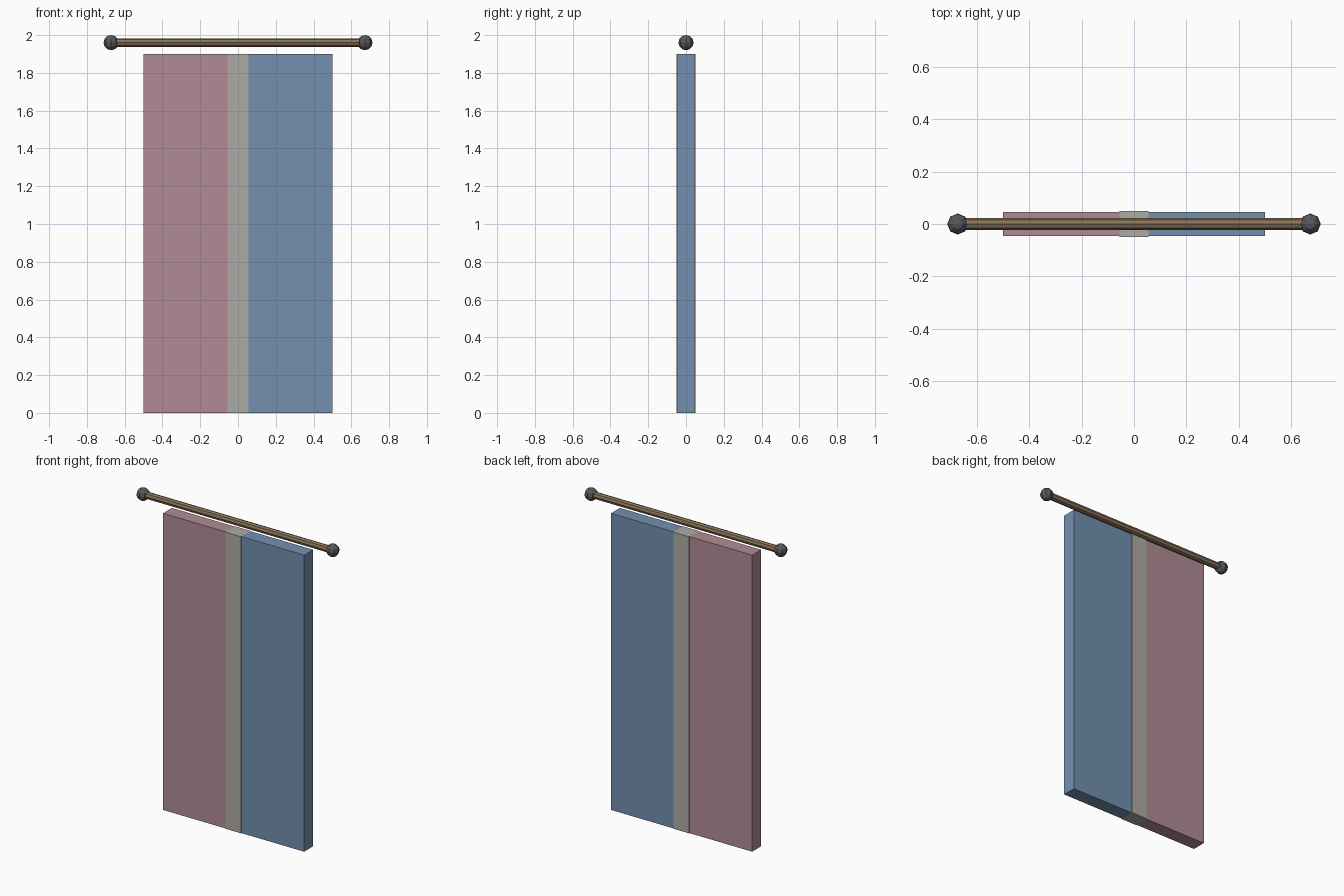
import bpy
from math import pi

if "Cube" in bpy.data.objects:
    bpy.data.objects.remove(bpy.data.objects["Cube"])


def paint(obj, name, color):
    mat = bpy.data.materials.get(name) or bpy.data.materials.new(name)
    mat.diffuse_color = (*color, 1)
    mat.use_nodes = True
    mat.node_tree.nodes["Principled BSDF"].inputs["Base Color"].default_value = mat.diffuse_color
    obj.data.materials.append(mat)


def box(name, x0, x1, depth, height, color):
    bpy.ops.mesh.primitive_cube_add(size=1, location=((x0 + x1) / 2, 0, height / 2))
    obj = bpy.context.object
    obj.name = name
    obj.scale = (x1 - x0, depth, height)
    bpy.ops.object.transform_apply(location=False, rotation=False, scale=True)
    paint(obj, name, color)


# Hanging cloth panels and the slightly thicker centre strip
TOP = 1.9
box("left_panel", -0.5, -0.056, 0.09, TOP, (0.44, 0.26, 0.30))
box("right_panel", 0.056, 0.5, 0.09, TOP, (0.17, 0.28, 0.43))
box("centre_strip", -0.056, 0.056, 0.098, TOP, (0.42, 0.41, 0.38))

# Horizontal rod
bpy.ops.mesh.primitive_cylinder_add(vertices=8, radius=0.022, depth=1.34,
                                    location=(0, 0, 1.96), rotation=(0, pi / 2, 0))
rod = bpy.context.object
rod.name = "rod"
paint(rod, "rod_brown", (0.25, 0.17, 0.10))

# Round end caps
for side, label in ((-1, "left"), (1, "right")):
    bpy.ops.mesh.primitive_uv_sphere_add(segments=8, ring_count=6, radius=0.04,
                                         location=(side * 0.672, 0, 1.96))
    cap = bpy.context.object
    cap.name = label + "_finial"
    paint(cap, "finial_dark", (0.10, 0.10, 0.11))
